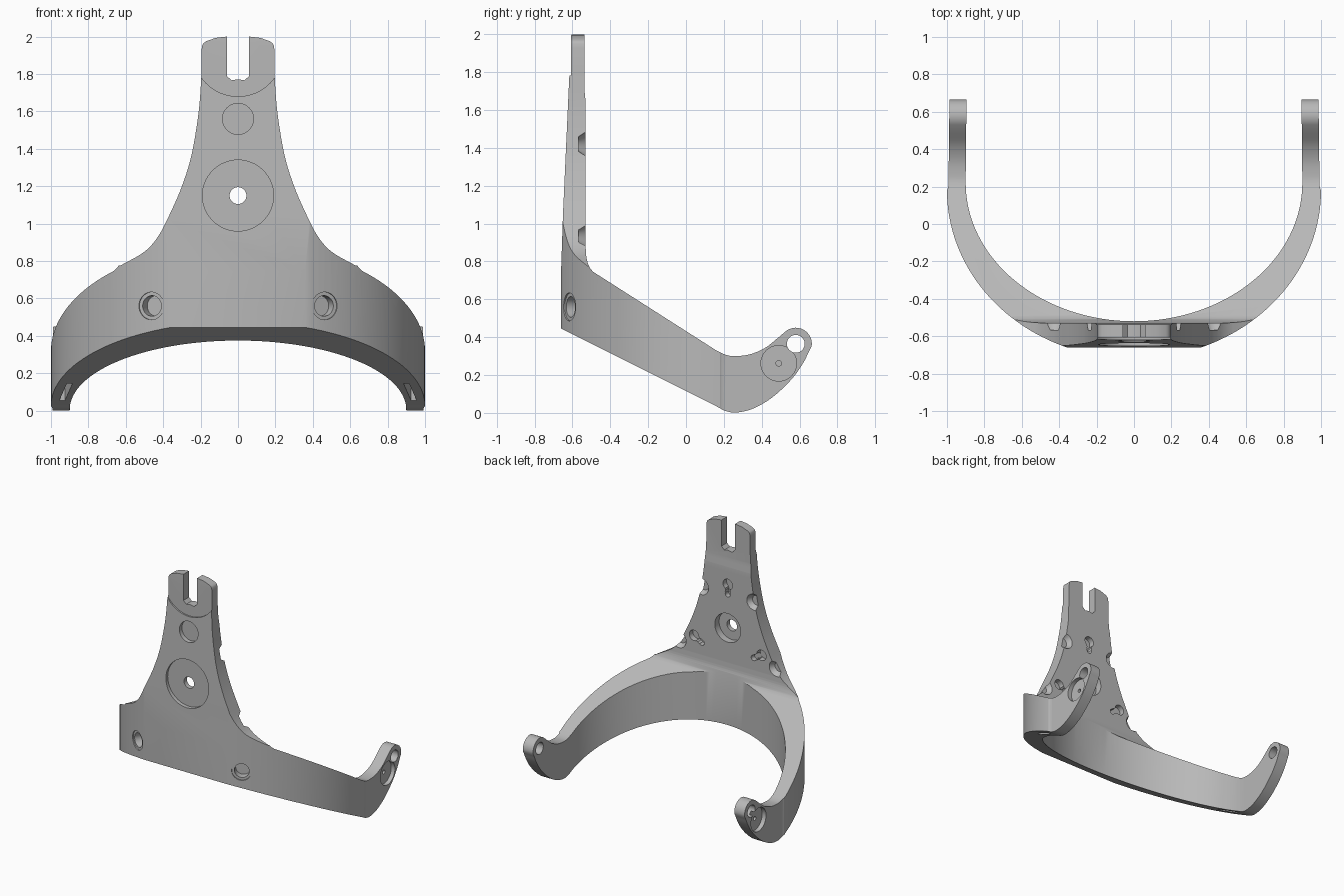
import bpy, bmesh, math
from mathutils import Vector, Matrix

old = bpy.data.objects.get("Cube")
if old:
    bpy.data.objects.remove(old, do_unlink=True)

grey = bpy.data.materials.new("plain grey")
grey.use_nodes = True
grey.diffuse_color = (0.48, 0.48, 0.48, 1)
grey.node_tree.nodes["Principled BSDF"].inputs["Base Color"].default_value = (0.48, 0.48, 0.48, 1)


def new_object(name, bm):
    bmesh.ops.recalc_face_normals(bm, faces=bm.faces)
    mesh = bpy.data.meshes.new(name)
    bm.to_mesh(mesh)
    bm.free()
    mesh.materials.append(grey)
    ob = bpy.data.objects.new(name, mesh)
    bpy.context.scene.collection.objects.link(ob)
    return ob


def prism(name, pts, axis, lo, hi):
    """Extrude a closed outline along an axis."""
    place = {"X": lambda a, b, d: (d, a, b),
             "Y": lambda a, b, d: (a, d, b),
             "Z": lambda a, b, d: (a, b, d)}[axis]
    bm = bmesh.new()
    face = bm.faces.new([bm.verts.new(place(a, b, lo)) for a, b in pts])
    ext = bmesh.ops.extrude_face_region(bm, geom=[face])
    move = Vector(place(0, 0, hi - lo))
    for v in ext["geom"]:
        if isinstance(v, bmesh.types.BMVert):
            v.co += move
    return new_object(name, bm)


def rod(name, start, end, r1, r2=None, sides=40):
    """Cylinder or cone between two points."""
    a, b = Vector(start), Vector(end)
    turn = (b - a).to_track_quat("Z", "Y").to_matrix().to_4x4()
    bm = bmesh.new()
    bmesh.ops.create_cone(bm, cap_ends=True, segments=sides, radius1=r1,
                          radius2=r1 if r2 is None else r2, depth=(b - a).length,
                          matrix=Matrix.Translation((a + b) / 2) @ turn)
    return new_object(name, bm)


def spline(pts, n=5):
    """Smooth curve through a few points."""
    p = [Vector(q) for q in pts]
    p = [2 * p[0] - p[1]] + p + [2 * p[-1] - p[-2]]
    out = []
    for i in range(1, len(p) - 2):
        a, b, c, d = p[i - 1:i + 3]
        for k in range(n):
            t = k / n
            out.append(tuple(0.5 * (2 * b + (c - a) * t + (2 * a - 5 * b + 4 * c - d) * t * t
                                    + (3 * b - a - 3 * c + d) * t ** 3)))
    return out + [tuple(p[-2])]


def mirrored(pts):
    return pts + [(-x, y) for x, y in reversed(pts) if abs(x) > 1e-6]


def arc(cx, cy, rx, ry, start, end, n):
    return [(cx + rx * math.cos(math.radians(start + (end - start) * i / n)),
             cy + ry * math.sin(math.radians(start + (end - start) * i / n)))
            for i in range(n + 1)]


def combine(target, tool, operation="DIFFERENCE"):
    mod = target.modifiers.new("cut", "BOOLEAN")
    mod.operation, mod.solver, mod.object = operation, "EXACT", tool
    mesh = bpy.data.meshes.new_from_object(
        target.evaluated_get(bpy.context.evaluated_depsgraph_get()))
    target.modifiers.clear()
    target.data = mesh
    bpy.data.objects.remove(tool, do_unlink=True)


# Side outline: mast, sloping band and hooked arm tip
lower_hook = spline([(0.16, 0.035), (0.21, 0.01), (0.27, 0.002), (0.36, 0.025), (0.46, 0.085),
                     (0.56, 0.18), (0.62, 0.265), (0.652, 0.33)])
tip = arc(0.58, 0.365, 0.085, 0.085, -10, 125, 12)
upper_hook = spline([(0.49, 0.4), (0.42, 0.345), (0.34, 0.31), (0.26, 0.3), (0.21, 0.307), (0.16, 0.33)])
neck = spline([(-0.49, 0.745), (-0.51, 0.77), (-0.525, 0.815), (-0.53, 0.87)], 3)
side = ([(-0.67, 0.45)] + lower_hook + tip + upper_hook + neck
        + [(-0.53, 1.64), (-0.537, 1.71), (-0.537, 2), (-0.606, 2), (-0.617, 1.77), (-0.65, 1.05)])
bracket = prism("bracket", side, "X", -1.2, 1.2)

# Plan outline: rounded band with a flat front and straight arms
outer = [(0.985, 0.8), (0.992, 0.205), (0.997, 0.185)]
outer += arc(0, 0.18, 1, 0.9, 0, -69, 32)
combine(bracket, prism("band_outside", mirrored(outer), "Z", -0.2, 2.2), "INTERSECT")

# Front outline: flared mast with a notched top
flare = spline([(0.195, 1.8), (0.21, 1.6), (0.248, 1.37), (0.3, 1.2), (0.365, 1.05),
                (0.425, 0.935), (0.5, 0.85), (0.63, 0.775)])
front = [(0, 1.772), (0.035, 1.766), (0.06, 1.79), (0.06, 2.1), (0.065, 2.0), (0.12, 1.993)]
front = front[:3] + [(0.06, 2.0)] + front[5:]
front += spline([(0.17, 1.975), (0.188, 1.96), (0.195, 1.93)], 3) + flare
front += [(1.2, 0.8), (1.2, -0.1)]
combine(bracket, prism("mast_front", mirrored(front), "Y", -1, 1), "INTERSECT")

# Hollow inside of the band
inner = [(0.893, 0.9), (0.9, 0.24)] + arc(0, 0.22, 0.9, 0.74, 0, -90, 32)
combine(bracket, prism("band_inside", mirrored(inner), "Z", -0.2, 2.2))

# Mast front: round-edged step, disc recess, pocket and bolt hole
combine(bracket, rod("top_step", (0, -0.8, 1.92), (0, -0.608, 1.92), 0.24, sides=64))
combine(bracket, rod("disc_recess", (0, -0.8, 1.15), (0, -0.622, 1.15), 0.19, sides=64))
combine(bracket, rod("upper_pocket", (0, -0.8, 1.56), (0, -0.595, 1.56), 0.083))
combine(bracket, rod("back_recess", (0, -0.4, 1.15), (0, -0.585, 1.15), 0.115))
combine(bracket, rod("bolt_hole", (0, -0.8, 1.15), (0, -0.4, 1.15), 0.045))


def keyhole(x, z, angle):
    """Round hole with a narrow slot running from it."""
    dx, dz = math.sin(angle), math.cos(angle)
    combine(bracket, rod("key_round", (x, -0.4, z), (x, -0.575, z), 0.042, sides=24))
    for d in (0.04, 0.06, 0.08):
        combine(bracket, rod("key_slot", (x - dx * d, -0.4, z - dz * d),
                             (x - dx * d, -0.574 + d / 50, z - dz * d), 0.022, sides=24))


keyhole(0, 1.5, 0)
for s in (-1, 1):
    keyhole(s * 0.3, 1.01, s * math.radians(60))
    # Tapered bites in the back edges of the mast
    for x, z in ((0.235, 1.42), (0.435, 0.94)):
        combine(bracket, rod("edge_bite", (s * x, -0.525, z), (s * x, -0.568, z), 0.068, 0.04))
    # Stepped bolt pockets in the band
    at = Vector((s * 0.465, -0.62, 0.56))
    out = Vector((s * 0.42, -0.9, 0)).normalized()
    combine(bracket, rod("wide_bore", at + out * 0.1, at - out * 0.012, 0.074))
    combine(bracket, rod("narrow_bore", at + out * 0.1, at - out * 0.07, 0.055))
    # Arm tip: pin hole, outer disc pocket and its small centre hole
    combine(bracket, rod("pin_hole", (s * 0.8, 0.58, 0.365), (s * 1.1, 0.58, 0.365), 0.047))
    combine(bracket, rod("tip_pocket", (s * 0.955, 0.49, 0.262), (s * 1.1, 0.49, 0.262), 0.094))
    combine(bracket, rod("tip_centre", (s * 0.92, 0.49, 0.262), (s * 1.1, 0.49, 0.262), 0.015, sides=16))
    # Slot in the underside of each arm
    slot = [(s * x, y) for x, y in ((0.885, -0.06), (0.915, -0.06), (0.955, 0.12), (0.925, 0.12))]
    combine(bracket, prism("under_slot", slot, "Z", -0.1, 0.16))

bpy.context.view_layer.objects.active = bracket
bracket.select_set(True)
bpy.ops.object.shade_smooth_by_angle(angle=math.radians(28))
